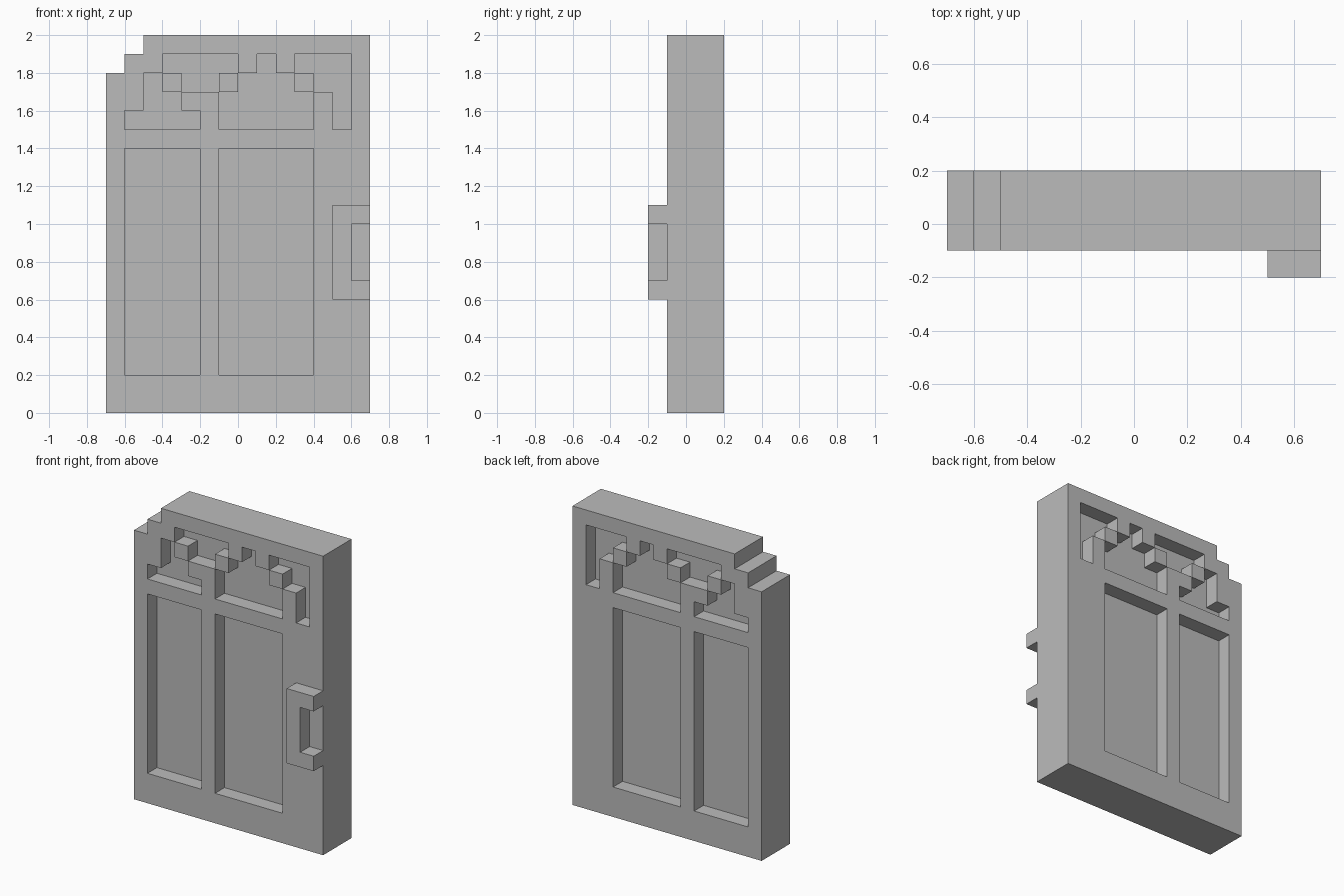
import bpy
import bmesh
from math import radians

cube = bpy.data.objects.get("Cube")
if cube:
    bpy.data.objects.remove(cube, do_unlink=True)

U = 0.1          # block size
MID_Y = 0.05     # middle plane of the slab
DEPTH = {" ": 0.0, "o": 0.05, "#": 0.15}   # half thickness: empty, recess, frame

# Door pattern from top to bottom, one character per block
ROWS = ([
    "  ############",
    " ##oooo#o#ooo#",
    "##o#oo#ooo#oo#",
    "##oo##ooooo#o#",
    "#oooo#ooooo#o#",
    "##############"]
    + ["#oooo#ooooo###"] * 12
    + ["##############"] * 2)
W, H = len(ROWS[0]), len(ROWS)

grey = bpy.data.materials.new("grey")
grey.use_nodes = True
grey.diffuse_color = (0.5, 0.5, 0.5, 1)
grey.node_tree.nodes["Principled BSDF"].inputs["Base Color"].default_value = (0.5, 0.5, 0.5, 1)


def finish(bm, name):
    """Clean the mesh up and link it as an object."""
    bmesh.ops.remove_doubles(bm, verts=bm.verts, dist=0.001)
    bmesh.ops.dissolve_limit(bm, angle_limit=radians(1), verts=bm.verts, edges=bm.edges)
    mesh = bpy.data.meshes.new(name)
    bm.to_mesh(mesh)
    bm.free()
    mesh.materials.append(grey)
    obj = bpy.data.objects.new(name, mesh)
    bpy.context.collection.objects.link(obj)
    return obj


def depth(i, k):
    inside = 0 <= i < W and 0 <= k < H
    return DEPTH[ROWS[H - 1 - k][i]] if inside else 0.0


def quad(bm, points):
    bm.faces.new([bm.verts.new(((i - W / 2) * U, MID_Y + y, k * U)) for i, y, k in points])


def wall(bm, a, b, d, e):
    """Side faces from depth e out to depth d between grid points a and b."""
    spans = [(-d, d)] if e == 0 else [(-d, -e), (e, d)]
    for y0, y1 in spans:
        quad(bm, [(a[0], y0, a[1]), (b[0], y0, b[1]), (b[0], y1, b[1]), (a[0], y1, a[1])])


# Door slab: frame and recessed panels, the same on both sides
bm = bmesh.new()
for k in range(H):
    for i in range(W):
        d = depth(i, k)
        if d == 0:
            continue
        ring = [(i, k), (i + 1, k), (i + 1, k + 1), (i, k + 1)]
        quad(bm, [(x, -d, z) for x, z in ring])
        quad(bm, [(x, d, z) for x, z in reversed(ring)])
        for n, (di, dk) in enumerate([(0, -1), (1, 0), (0, 1), (-1, 0)]):
            e = depth(i + di, k + dk)
            if e < d:
                wall(bm, ring[(n + 1) % 4], ring[n], d, e)
finish(bm, "door_slab")

# Pull handle: C-shaped profile on the front, open towards the door edge
profile = [(0.5, 0.6), (0.7, 0.6), (0.7, 0.7), (0.6, 0.7),
           (0.6, 1.0), (0.7, 1.0), (0.7, 1.1), (0.5, 1.1)]
bm = bmesh.new()
face = bm.faces.new([bm.verts.new((x, -0.2, z)) for x, z in profile])
side = bmesh.ops.extrude_face_region(bm, geom=[face], use_keep_orig=True)
bmesh.ops.translate(bm, vec=(0, U, 0),
                    verts=[v for v in side["geom"] if isinstance(v, bmesh.types.BMVert)])
bmesh.ops.recalc_face_normals(bm, faces=bm.faces)
finish(bm, "door_handle")
